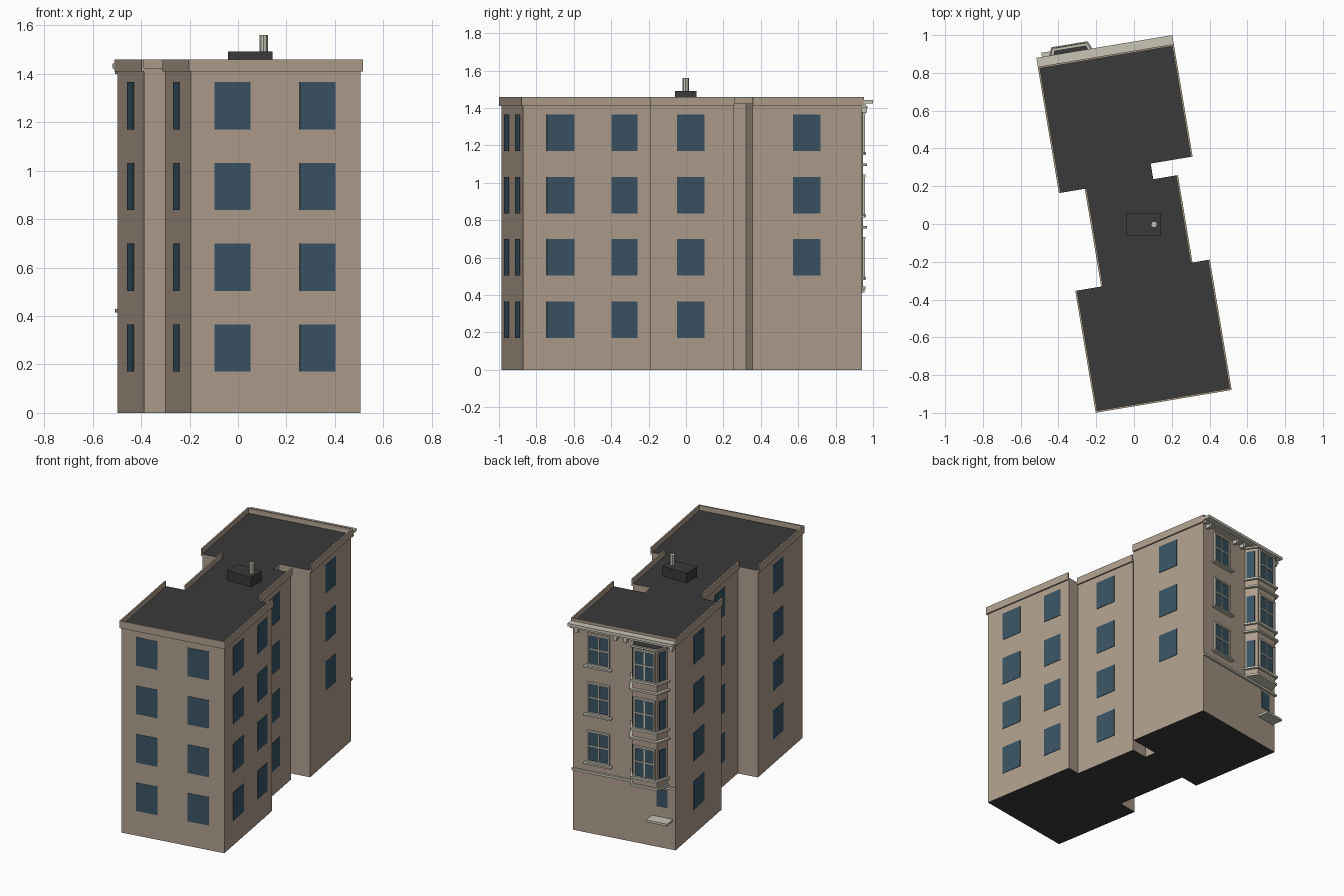
import bpy, bmesh, math
from mathutils import Vector, Matrix

if "Cube" in bpy.data.objects:
    bpy.data.objects.remove(bpy.data.objects["Cube"])

# The whole building is turned slightly on the site; parts use local (u, v) plan coordinates
TURN = Matrix.Rotation(math.radians(9.5), 4, 'Z')


def material(name, r, g, b):
    m = bpy.data.materials.new(name)
    m.diffuse_color = (r, g, b, 1)
    m.use_nodes = True
    m.node_tree.nodes["Principled BSDF"].inputs["Base Color"].default_value = m.diffuse_color
    return m


WALL = material("tan_wall", 0.43, 0.345, 0.268)
ROOF = material("charcoal_roof", 0.042, 0.042, 0.042)
GLASS = material("blue_glass", 0.042, 0.089, 0.125)
TRIM = material("pale_trim", 0.58, 0.555, 0.47)


def prisms(name, parts, mat, cap=None, caps_down=False, turn=TURN):
    """One object from extruded plan outlines: parts = [(points, z0, z1), ...]"""
    bm = bmesh.new()
    for pts, z0, z1 in parts:
        low = [bm.verts.new((u, v, z0)) for u, v in pts]
        high = [bm.verts.new((u, v, z1)) for u, v in pts]
        bm.faces.new(low[::-1])
        bm.faces.new(high)
        n = len(pts)
        for i in range(n):
            j = (i + 1) % n
            bm.faces.new((low[i], low[j], high[j], high[i]))
    bmesh.ops.recalc_face_normals(bm, faces=bm.faces)
    if cap:
        for f in bm.faces:
            if f.normal.z > 0.9 or (caps_down and f.normal.z < -0.9):
                f.material_index = 1
    bm.transform(turn)
    me = bpy.data.meshes.new(name)
    bm.to_mesh(me)
    bm.free()
    me.materials.append(mat)
    if cap:
        me.materials.append(cap)
    ob = bpy.data.objects.new(name, me)
    bpy.context.collection.objects.link(ob)
    return ob


def rect(u0, u1, v0, v1):
    return [(u0, v0), (u1, v0), (u1, v1), (u0, v1)]


def strip(a, b, s0, s1, inner, outer):
    """Plan outline along wall a-b between distances s0, s1; outward is to the right of a-b"""
    a, b = Vector(a), Vector(b)
    d = (b - a).normalized()
    n = Vector((d.y, -d.x))
    return [tuple(a + d * s + n * o) for s, o in
            ((s0, inner), (s1, inner), (s1, outer), (s0, outer))]


ROWS = [0.17 + 0.3335 * i for i in range(4)]   # window bottoms
H = 0.195                                      # window height
W, FRONT, BACK, TOP = 0.355, -0.942, 0.895, 1.425

# Main body with dark roof and underside
plan = [(-W, FRONT), (W, FRONT), (W, -0.252), (0.262, -0.252), (0.262, 0.217),
        (0.14, 0.217), (0.14, 0.301), (W, 0.301), (W, BACK), (-W, BACK),
        (-W, 0.227), (-0.216, 0.227), (-0.216, -0.298), (-W, -0.298)]
prisms("building_body", [(plan, 0, TOP)], WALL, ROOF, True)

# Parapets on the outer long and end walls
P = 0.01
parapet = [rect(-W - P, W + P, FRONT - P, FRONT), rect(-W - P, W + P, BACK, BACK + P),
           rect(W, W + P, FRONT, -0.252), rect(0.262, 0.262 + P, -0.252, 0.217),
           rect(W, W + P, 0.301, BACK), rect(-W - P, -W, 0.227, BACK),
           rect(-0.216 - P, -0.216, -0.298, 0.227), rect(-W - P, -W, FRONT, -0.298)]
prisms("parapet", [(r, 1.41, 1.46) for r in parapet], WALL)

# Plain windows: (u or v centre on each wall, first row)
panes = []


def plain_windows(fixed, centre, axis, sign, first=0, w=0.149):
    lo, hi = sorted((fixed - 0.002 * sign, fixed + 0.003 * sign))
    a, b = centre - w / 2, centre + w / 2
    r = rect(a, b, lo, hi) if axis == 'v' else rect(lo, hi, a, b)
    panes.extend((r, z, z + H) for z in ROWS[first:])


plain_windows(FRONT, -0.181, 'v', -1)
plain_windows(FRONT, 0.175, 'v', -1)
plain_windows(W, -0.74, 'u', 1)
plain_windows(W, -0.393, 'u', 1, w=0.14)
plain_windows(0.262, -0.018, 'u', 1)
plain_windows(W, 0.595, 'u', 1, first=1)
plain_windows(-W, 0.56, 'u', -1)
plain_windows(-0.216, -0.035, 'u', -1)
plain_windows(-W, -0.588, 'u', -1)
prisms("plain_windows", panes, GLASS)

# Bay window on the back wall
BC = -0.18


def bay(o=0.0):
    return [(BC + 0.122 + o, BACK - 0.005), (BC + 0.084 + o * 0.7, 0.975 + o),
            (BC - 0.084 - o * 0.7, 0.975 + o), (BC - 0.122 - o, BACK - 0.005)]


prisms("bay_body", [(bay(), 0.44, 1.40)], WALL, ROOF)
ledges = [(bay(0.012), 0.43, 0.445), (bay(0.012), 1.385, 1.397)]
for z in ROWS[1:]:
    ledges.append((bay(0.016), z - 0.02, z - 0.006))
for z in ROWS[2:]:
    ledges.append((bay(0.02), z - 0.08, z - 0.068))
prisms("bay_ledges", ledges, TRIM)

# Framed sash windows on the back wall and on the bay
glass, frames = [], []


def sash(a, b, w, z, muntin=True):
    """Framed window of width w centred on wall a-b"""
    mid = (Vector(b) - Vector(a)).length / 2
    t = 0.012
    s0, s1, z1 = mid - w / 2, mid + w / 2, z + H
    glass.append((strip(a, b, s0, s1, -0.002, 0.003), z, z1))
    for s in (s0 - t, s1):
        frames.append((strip(a, b, s, s + t, -0.002, 0.013), z, z1))
    frames.append((strip(a, b, s0 - t, s1 + t, -0.002, 0.015), z1, z1 + t))
    frames.append((strip(a, b, s0 - t, s1 + t, -0.002, 0.013), z - t, z))
    frames.append((strip(a, b, s0, s1, -0.002, 0.008), z + H * 0.5, z + H * 0.5 + 0.008))
    if muntin:
        frames.append((strip(a, b, mid - 0.004, mid + 0.004, -0.002, 0.007), z, z1))


front_r, front_l = bay()[1], bay()[2]
for z in ROWS[1:]:
    sash((0.355, BACK), (-0.005, BACK), 0.13, z)
    frames.append((rect(0.08, 0.27, BACK - 0.002, BACK + 0.03), z - 0.022, z - 0.012))
    sash(front_r, front_l, 0.125, z)
    for a, b in ((bay()[0], front_r), (front_l, bay()[3])):
        glass.append((strip(a, b, 0.018, 0.072, -0.002, 0.003), z, z + H))
# Small ground floor window
glass.append((rect(-0.30, -0.225, BACK - 0.002, BACK + 0.004), 0.28, 0.40))
prisms("sash_glass", glass, GLASS)
prisms("sash_frames", frames, TRIM)

# Back cornice with brackets, belt course and entrance canopy
cornice = [(rect(-0.365, 0.365, BACK, 0.953), 1.423, 1.442),
           (rect(-0.36, 0.36, BACK, 0.925), 1.400, 1.410),
           (rect(-0.358, 0.358, BACK, 0.915), 1.410, 1.423)]
prisms("back_cornice", cornice, TRIM)
prisms("cornice_brackets", [(rect(u - 0.01, u + 0.01, BACK - 0.002, 0.925), 1.375, 1.40)
                            for u in (-0.335, -0.02, 0.05, 0.32)], TRIM)
prisms("belt_course", [(rect(-0.362, 0.358, BACK - 0.002, BACK + 0.014), 0.415, 0.43)], TRIM)
prisms("entrance_canopy", [(rect(-0.335, -0.19, BACK - 0.002, 0.975), 0.195, 0.21)], TRIM)

# Rooftop unit and vent pipe, square to the world axes
prisms("roof_unit", [(rect(-0.042, 0.142, -0.06, 0.055), TOP - 0.005, 1.492)],
       ROOF, turn=Matrix.Identity(4))
ring = [(0.106 + 0.017 * math.cos(k * math.pi / 4), 0.017 * math.sin(k * math.pi / 4) - 0.002)
        for k in range(8)]
prisms("vent_pipe", [(ring, 1.485, 1.56)], TRIM, turn=Matrix.Identity(4))
